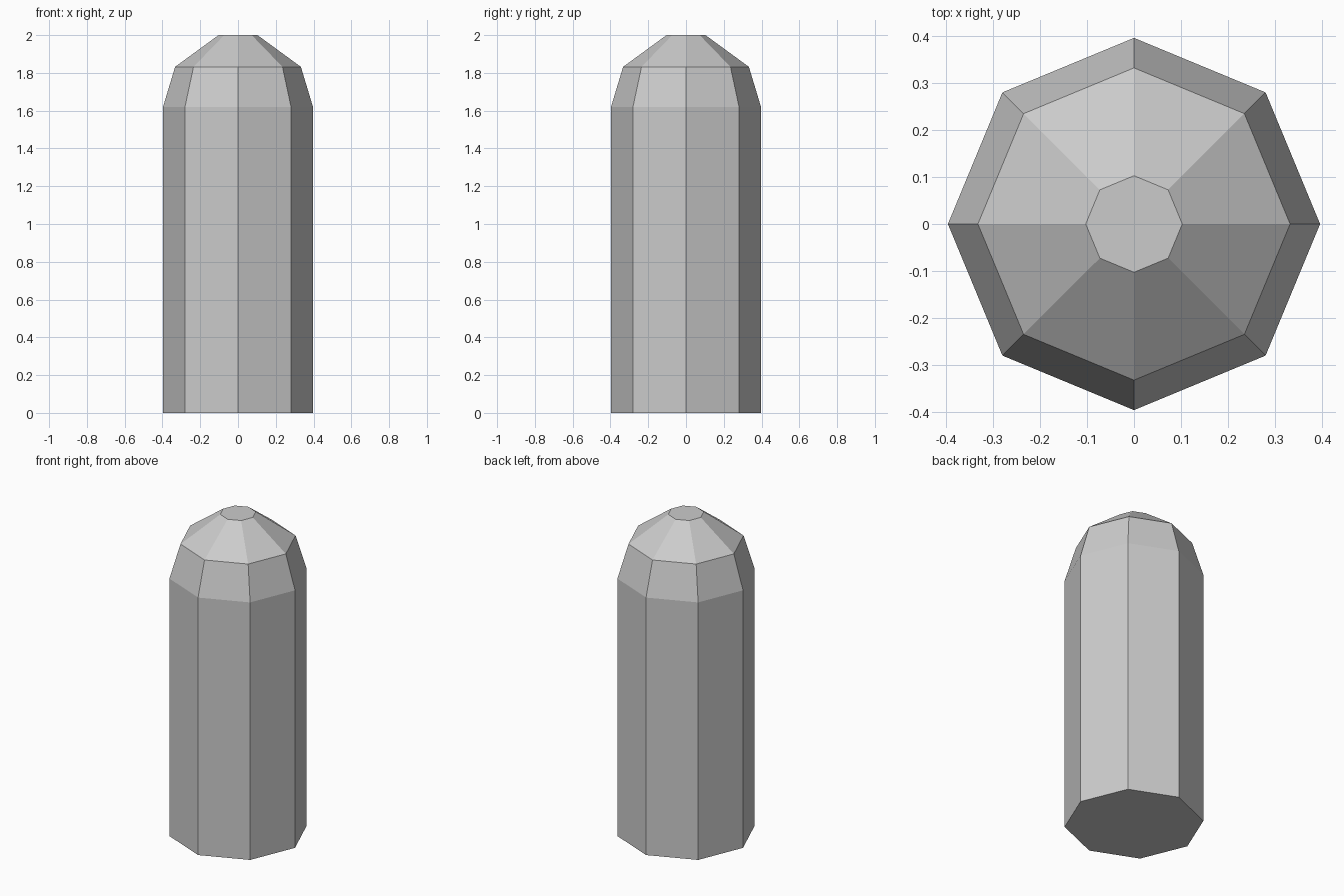
import bpy, bmesh
from math import cos, sin, tau

if "Cube" in bpy.data.objects:
    bpy.data.objects.remove(bpy.data.objects["Cube"])

SIDES = 8
# (radius, height) from the base up to the small flat tip
PROFILE = [(0.397, 0.0), (0.397, 1.62), (0.333, 1.832), (0.103, 2.0)]

bm = bmesh.new()

# Octagonal rings with corners on the x and y axes
rings = [[bm.verts.new((r * cos(tau * i / SIDES), r * sin(tau * i / SIDES), z))
          for i in range(SIDES)] for r, z in PROFILE]

# Side walls and sloped shoulder bands
for low, high in zip(rings, rings[1:]):
    for i in range(SIDES):
        j = (i + 1) % SIDES
        bm.faces.new((low[i], low[j], high[j], high[i]))

# Flat base and tip
bm.faces.new(rings[0][::-1])
bm.faces.new(rings[-1])

mesh = bpy.data.meshes.new("octagonal_post")
bm.to_mesh(mesh)
bm.free()
post = bpy.data.objects.new("octagonal_post", mesh)
bpy.context.collection.objects.link(post)
